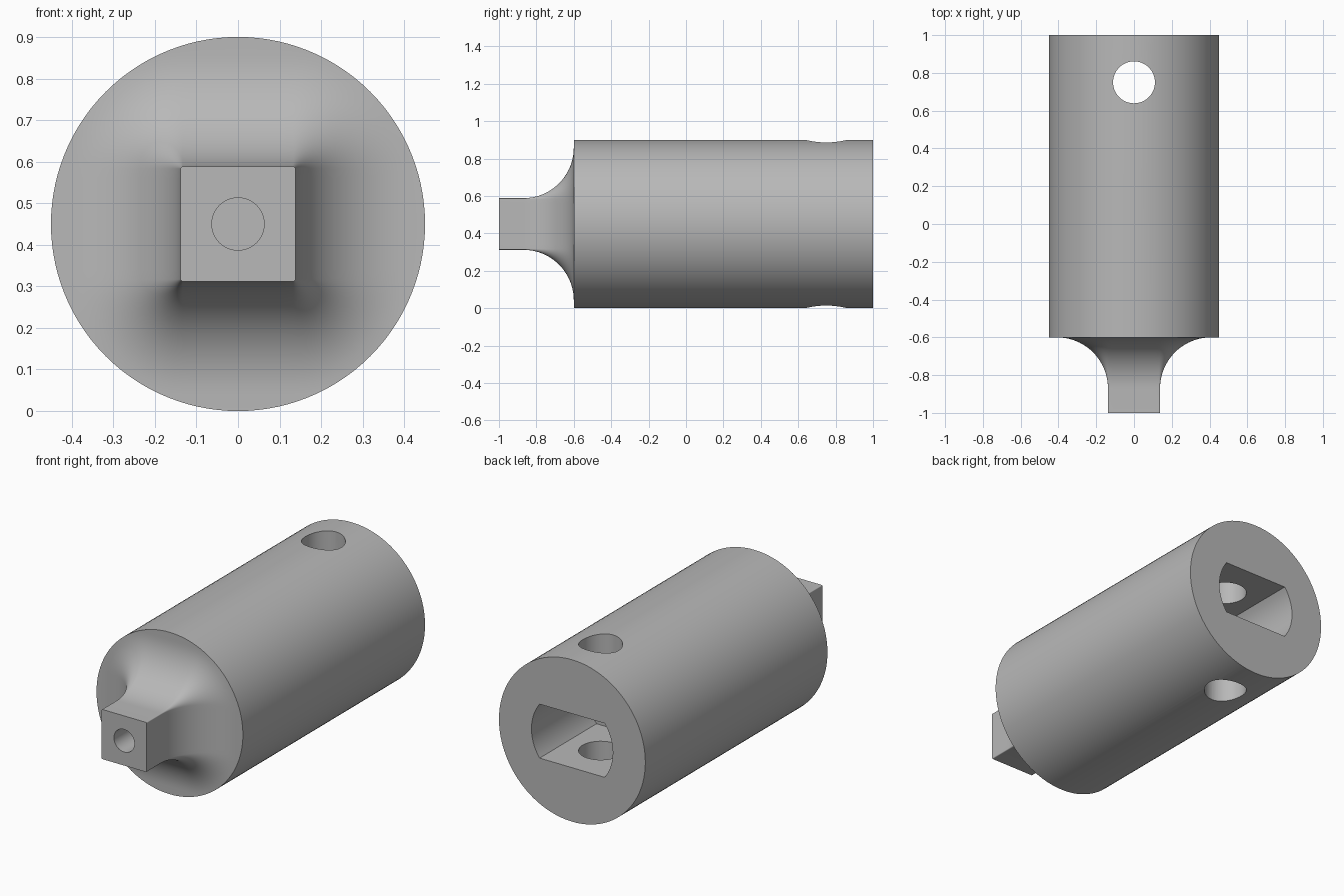
import bpy, bmesh
from math import sin, cos, pi, asin, hypot

if "Cube" in bpy.data.objects:
    bpy.data.objects.remove(bpy.data.objects["Cube"])

RADIUS, AXIS_Z = 0.45, 0.45
HALF, CORNER, FILLET = 0.138, 0.005, 0.27
SHOULDER, FRONT, BACK = -0.6, -1.0, 1.0

steel = bpy.data.materials.new("grey steel")
steel.use_nodes = True
steel.diffuse_color = (0.48, 0.48, 0.48, 1)
steel.node_tree.nodes["Principled BSDF"].inputs["Base Color"].default_value = (0.48, 0.48, 0.48, 1)


def loft(name, rings):
    """Skin a closed solid through rings of equal point count."""
    bm = bmesh.new()
    loops = [[bm.verts.new(p) for p in ring] for ring in rings]
    n = len(loops[0])
    for a, b in zip(loops, loops[1:]):
        for i in range(n):
            j = (i + 1) % n
            bm.faces.new((a[i], a[j], b[j], b[i]))
    bm.faces.new(loops[0])
    bm.faces.new(loops[-1])
    bmesh.ops.remove_doubles(bm, verts=bm.verts, dist=1e-5)
    bmesh.ops.recalc_face_normals(bm, faces=bm.faces)
    mesh = bpy.data.meshes.new(name)
    bm.to_mesh(mesh)
    bm.free()
    mesh.materials.append(steel)
    obj = bpy.data.objects.new(name, mesh)
    bpy.context.collection.objects.link(obj)
    return obj


def square_outline(flat=12, arc=16):
    """Points and outward normals around a square with tiny rounded corners."""
    core = HALF - CORNER
    out = []
    for side in range(4):
        a = side * pi / 2
        c, s = cos(a), sin(a)
        local = [(HALF, -core + 2 * core * i / flat, 0) for i in range(flat)]
        for i in range(arc):
            t = pi / 2 * i / arc
            local.append((core + CORNER * cos(t), core + CORNER * sin(t), t))
        for u, v, t in local:
            out.append((u * c - v * s, u * s + v * c, cos(a + t), sin(a + t)))
    return out


outline = square_outline()


def neck_ring(y, offset):
    """Square outline grown by offset, kept inside the body radius."""
    ring = []
    for u, v, nu, nv in outline:
        x, z = u + nu * offset, v + nv * offset
        k = min(1, RADIUS / hypot(x, z))
        ring.append((x * k, y, AXIS_Z + z * k))
    return ring


def body_ring(y):
    ring = []
    for x, _, z in neck_ring(y, FILLET):
        k = RADIUS / hypot(x, z - AXIS_Z)
        ring.append((x * k, y, AXIS_Z + (z - AXIS_Z) * k))
    return ring


# Square drive, fillet and round body in one skin
steps = 20
rings = [neck_ring(FRONT, 0)]
for i in range(steps + 1):
    t = pi / 2 * i / steps
    rings.append(neck_ring(SHOULDER - FILLET + FILLET * sin(t), FILLET * (1 - cos(t))))
rings += [body_ring(SHOULDER), body_ring(BACK)]
body = loft("adapter_body", rings)


def circle(r, n=64):
    return [(r * cos(2 * pi * i / n), r * sin(2 * pi * i / n)) for i in range(n)]


def along_y(name, profile, y0, y1):
    return loft(name, [[(x, y, AXIS_Z + z) for x, z in profile] for y in (y0, y1)])


# Socket section: a circle with flat top and bottom
r, flat = 0.25, 0.15
end = asin(flat / r)
arc = [(r * cos(t), r * sin(t)) for t in (end * (i / 12 - 1) for i in range(25))]
socket_profile = arc + [(-x, -z) for x, z in arc]

cutters = [
    along_y("socket_cutter", socket_profile, 0.5, 1.1),
    along_y("front_hole_cutter", circle(0.063), -1.1, -0.75),
    loft("cross_hole_cutter",
         [[(x, 0.75 + y, z) for x, y in circle(0.111)] for z in (-0.1, 1.0)]),
]

# Cut the openings
bpy.ops.object.select_all(action="DESELECT")
body.select_set(True)
bpy.context.view_layer.objects.active = body
for cutter in cutters:
    cutter.hide_render = True
    mod = body.modifiers.new(cutter.name, "BOOLEAN")
    mod.operation, mod.solver, mod.object = "DIFFERENCE", "EXACT", cutter
    bpy.ops.object.modifier_apply(modifier=mod.name)
    bpy.data.objects.remove(cutter)

bpy.ops.object.shade_smooth_by_angle(angle=pi / 6)
